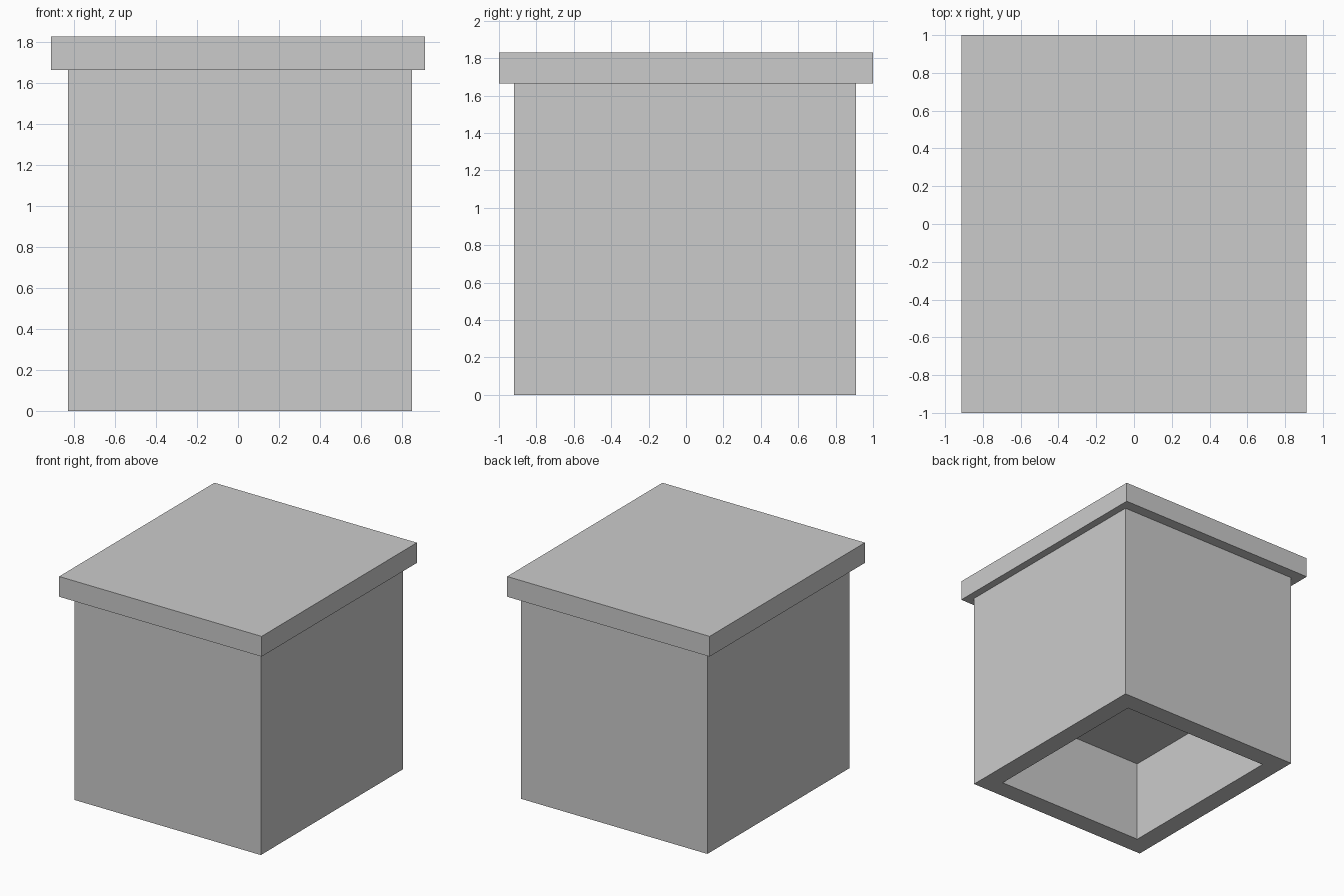
import bpy

if "Cube" in bpy.data.objects:
    bpy.data.objects.remove(bpy.data.objects["Cube"])


def box(name, x0, x1, y0, y1, z0, z1):
    """Axis-aligned board given by its limits."""
    bpy.ops.mesh.primitive_cube_add(
        size=1, location=((x0 + x1) / 2, (y0 + y1) / 2, (z0 + z1) / 2))
    ob = bpy.context.object
    ob.name = name
    ob.scale = (x1 - x0, y1 - y0, z1 - z0)
    bpy.ops.object.transform_apply(location=False, rotation=False, scale=True)
    return ob


# Outer limits of the box body and its wall thickness
X0, X1 = -0.83, 0.85
Y0, Y1 = -0.92, 0.91
TOP, LID_TOP = 1.665, 1.83
T = 0.158

# Side walls run the full depth, front and back fit between them
box("left_wall", X0, X0 + T, Y0, Y1, 0, TOP)
box("right_wall", X1 - T, X1, Y0, Y1, 0, TOP)
box("front_wall", X0 + T, X1 - T, Y0, Y0 + T, 0, TOP)
box("back_wall", X0 + T, X1 - T, Y1 - T, Y1, 0, TOP)

# Raised floor inside, seen through the open underside
box("inner_floor", X0 + T, X1 - T, Y0 + T, Y1 - T, 0.675, 0.675 + T)

# Overhanging lid
box("lid", -0.913, 0.913, -1, 1, TOP, LID_TOP)
